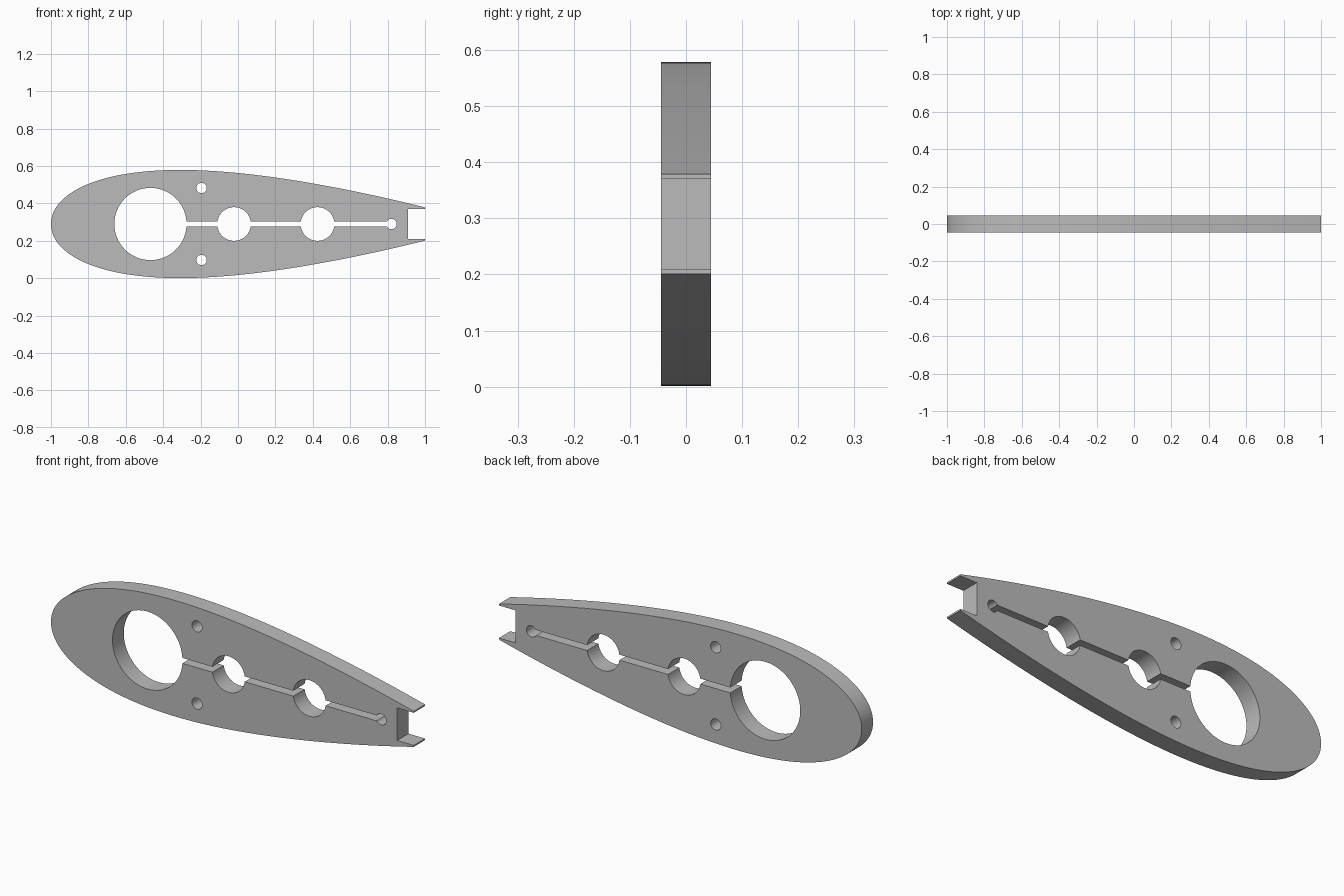
import bpy
import bmesh
from math import asin, cos, pi, sin, sqrt

if "Cube" in bpy.data.objects:
    bpy.data.objects.remove(bpy.data.objects["Cube"], do_unlink=True)

MID_Z = 0.29          # height of the chord line
HALF_DEPTH = 0.0445   # half the plate thickness
CHORD = 2.305         # full foil length before the tail is cut off
SLOT = 0.0135         # half height of the slot


def foil_half(x):
    """Half thickness of a symmetric foil at x."""
    s = (x + 1) / CHORD
    return 2.89 * (0.2969 * sqrt(s) - 0.126 * s - 0.3516 * s**2
                   + 0.2843 * s**3 - 0.1015 * s**4)


def arc(cx, r, start, end, steps, cz=0.0):
    angles = [start + (end - start) * i / steps for i in range(steps + 1)]
    return [(cx + r * cos(a), cz + r * sin(a)) for a in angles]


def mirrored(upper):
    """Close an upper half by reflecting it below the chord line."""
    lower = [(x, -z) for x, z in reversed(upper) if abs(z) > 1e-5]
    return upper + lower


# Outer foil with the notched tail
steps = 64
xs = [-1 + 2 * (i / steps) ** 2 for i in range(steps + 1)]
outer = mirrored([(x, foil_half(x)) for x in xs] + [(1, 0.081), (0.909, 0.081)])

# Round openings joined by the slot, as one contour
openings = [(-0.468, 0.193, 40), (-0.021, 0.09, 28),
            (0.425, 0.09, 28), (0.82, 0.028, 16)]
upper = []
for i, (cx, r, n) in enumerate(openings):
    gap = asin(SLOT / r)
    start = pi if i == 0 else pi - gap
    end = 0 if i == len(openings) - 1 else gap
    upper += arc(cx, r, start, end, n)
keyhole = mirrored(upper)

# Two small pin holes
pins = [arc(-0.195, 0.028, 0, 2 * pi, 28, cz)[:-1] for cz in (0.1925, -0.1925)]

# Fill the contours and extrude the plate
bm = bmesh.new()
for loop in [outer, keyhole] + pins:
    verts = [bm.verts.new((x, -HALF_DEPTH, MID_Z + z)) for x, z in loop]
    for a, b in zip(verts, verts[1:] + verts[:1]):
        bm.edges.new((a, b))
bmesh.ops.triangle_fill(bm, use_beauty=True, use_dissolve=False, edges=bm.edges[:])
result = bmesh.ops.extrude_face_region(bm, geom=bm.faces[:])
moved = [g for g in result["geom"] if isinstance(g, bmesh.types.BMVert)]
bmesh.ops.translate(bm, verts=moved, vec=(0, 2 * HALF_DEPTH, 0))
bmesh.ops.recalc_face_normals(bm, faces=bm.faces[:])

mesh = bpy.data.meshes.new("foil_rib")
bm.to_mesh(mesh)
bm.free()
rib = bpy.data.objects.new("foil_rib", mesh)
bpy.context.collection.objects.link(rib)

# Plain grey material
grey = bpy.data.materials.new("plain grey")
grey.use_nodes = True
colour = (0.5, 0.5, 0.5, 1)
grey.diffuse_color = colour
grey.node_tree.nodes["Principled BSDF"].inputs["Base Color"].default_value = colour
mesh.materials.append(grey)

# Smooth walls, sharp rims
bpy.ops.object.select_all(action="DESELECT")
rib.select_set(True)
bpy.context.view_layer.objects.active = rib
bpy.ops.object.shade_smooth_by_angle(angle=pi / 6)
